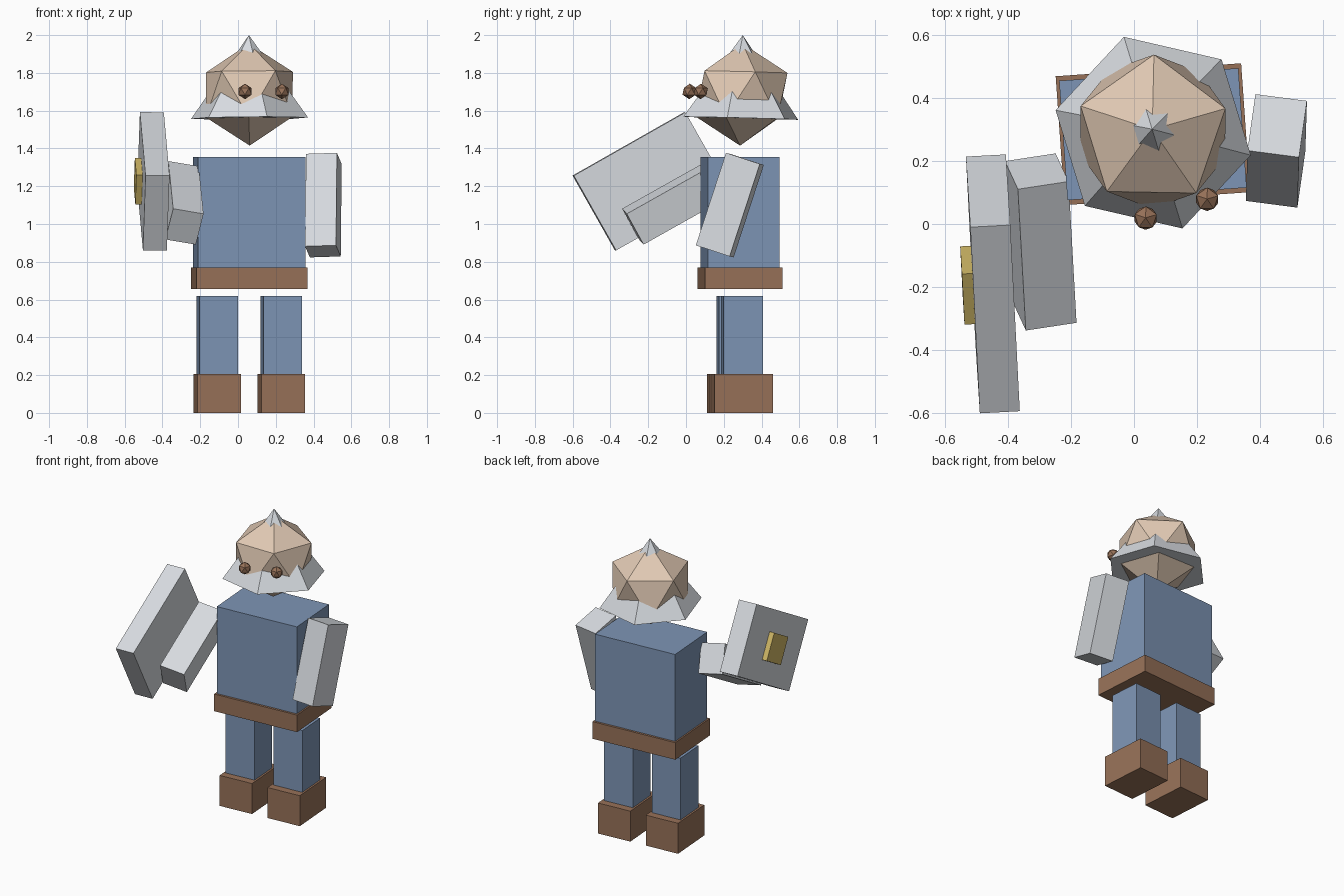
import bpy, bmesh
from math import radians
from mathutils import Matrix, Vector

cube = bpy.data.objects.get("Cube")
if cube:
    bpy.data.objects.remove(cube, do_unlink=True)


def material(name, *rgb):
    """Flat colour from 0-255 display values, stored as linear."""
    colour = [(c / 255) ** 2.2 for c in rgb] + [1.0]
    mat = bpy.data.materials.new(name)
    mat.use_nodes = True
    mat.diffuse_color = colour
    bsdf = mat.node_tree.nodes["Principled BSDF"]
    bsdf.inputs["Base Color"].default_value = colour
    bsdf.inputs["Roughness"].default_value = 0.9
    return mat


STEEL = material("pale steel", 214, 218, 223)
SKIN = material("skin beige", 224, 200, 178)
LEATHER = material("leather brown", 150, 113, 89)
CLOTH = material("cloth blue", 125, 148, 180)
GOLD = material("dull gold", 207, 182, 102)


def add_object(name, bm, mat, matrix):
    mesh = bpy.data.meshes.new(name)
    bm.to_mesh(mesh)
    bm.free()
    mesh.materials.append(mat)
    obj = bpy.data.objects.new(name, mesh)
    obj.matrix_world = matrix
    bpy.context.collection.objects.link(obj)
    return obj


def box(name, mat, size, matrix):
    bm = bmesh.new()
    bmesh.ops.create_cube(bm, size=1)
    bmesh.ops.scale(bm, vec=size, verts=bm.verts)
    return add_object(name, bm, mat, matrix)


def ball(name, mat, radius, matrix):
    bm = bmesh.new()
    bmesh.ops.create_icosphere(bm, subdivisions=1, radius=radius)
    return add_object(name, bm, mat, matrix)


def aim(centre, side, along):
    """Frame whose z runs along one direction and x roughly along another."""
    z = Vector(along).normalized()
    y = z.cross(Vector(side)).normalized()
    x = y.cross(z)
    frame = Matrix((x, y, z)).transposed().to_4x4()
    return Matrix.Translation(centre) @ frame


# Trunk and legs share one slightly turned frame
stance = Matrix.Translation((0.06, 0.285, 0)) @ Matrix.Rotation(radians(4), 4, 'Z')


def standing_box(name, mat, width, depth, low, high, x=0):
    place = stance @ Matrix.Translation((x, 0, (low + high) / 2))
    box(name, mat, (width, depth, high - low), place)


standing_box("torso", CLOTH, 0.57, 0.38, 0.70, 1.355)
standing_box("belt", LEATHER, 0.59, 0.41, 0.655, 0.77)
for label, x in (("right", -0.17), ("left", 0.17)):
    standing_box(label + "_leg", CLOTH, 0.205, 0.21, 0.19, 0.62, x)
    standing_box(label + "_boot", LEATHER, 0.23, 0.31, 0, 0.205, x)

# Arms: one hanging back, one raised forward
arm_size = (0.165, 0.19, 0.515)
box("left_arm", STEEL, arm_size,
    aim((0.452, 0.232, 1.10), (0.165, -0.02, 0.01), (0.005, 0.16, 0.49)))
box("right_arm", STEEL, arm_size,
    aim((-0.296, -0.057, 1.112), (0.157, 0.025, -0.026), (-0.025, 0.445, 0.25)))

# Shield with a raised boss on its outer face
shield = aim((-0.448, -0.19, 1.226), (0.127, 0.008, 0), (-0.03, 0.59, 0.335))
box("shield", STEEL, (0.127, 0.455, 0.68), shield)
box("shield_boss", GOLD, (0.05, 0.178, 0.185),
    shield @ Matrix.Translation((-0.072, 0, 0)))

# Head, turned to the side
head = (Matrix.Translation((0.06, 0.293, 1.685))
        @ Matrix.Rotation(radians(17), 4, 'Z')
        @ Matrix.Rotation(radians(-1.5), 4, 'X'))
ball("head", SKIN, 0.27, head)
for label, x in (("right", -0.102), ("left", 0.102)):
    ball(label + "_eye", LEATHER, 0.041,
         head @ Matrix.Translation((x, -0.256, 0.01)))

# Six-sided pointed helmet that the head pokes through
bm = bmesh.new()
bmesh.ops.create_cone(bm, cap_ends=True, segments=6, radius1=0.318, radius2=0, depth=0.44)
bmesh.ops.remove_doubles(bm, verts=bm.verts, dist=0.0001)
bmesh.ops.rotate(bm, verts=bm.verts, cent=(0, 0, 0),
                 matrix=Matrix.Rotation(radians(30), 3, 'Z'))
# Keep a corner at the front and back of the helmet
front = max(bm.verts, key=lambda v: abs(v.co.y))
if abs(front.co.x) > 0.01:
    bmesh.ops.rotate(bm, verts=bm.verts, cent=(0, 0, 0),
                     matrix=Matrix.Rotation(radians(30), 3, 'Z'))
add_object("helmet", bm, STEEL, head @ Matrix.Translation((0, 0, 0.095)))
